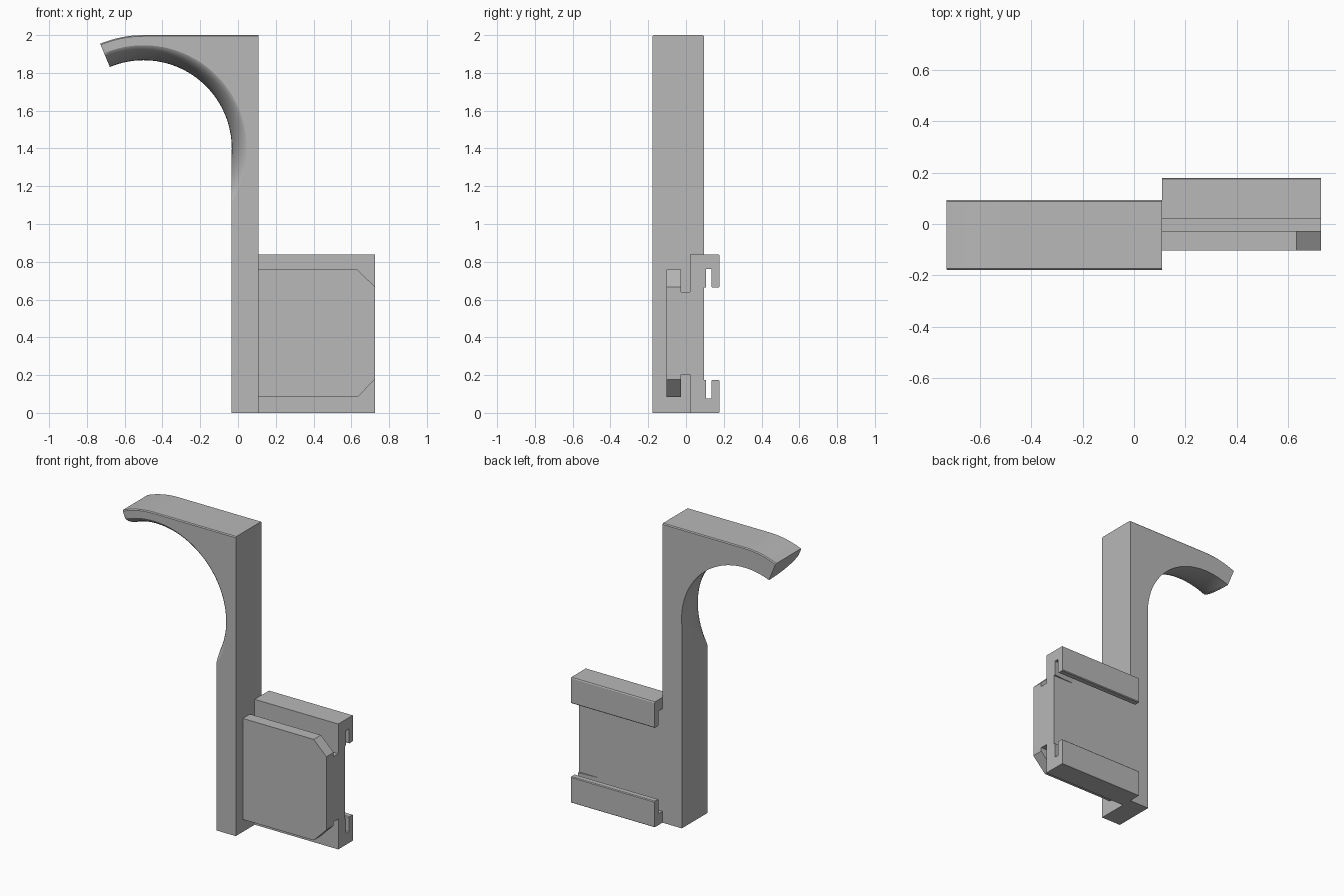
import bpy, bmesh
from math import sin, cos, pi, radians

if "Cube" in bpy.data.objects:
    bpy.data.objects.remove(bpy.data.objects["Cube"], do_unlink=True)

grey = bpy.data.materials.new("plain grey")
grey.use_nodes = True
COLOUR = (0.48, 0.48, 0.48, 1)
grey.diffuse_color = COLOUR
grey.node_tree.nodes["Principled BSDF"].inputs["Base Color"].default_value = COLOUR

# main dimensions
POST_L, POST_R = -0.035, 0.108
FRONT, BACK = -0.178, 0.094
END = 0.726
CX, CZ, R_IN, R_OUT = -0.5, 1.4, 0.467, 0.6


def finish(name, bm):
    bmesh.ops.recalc_face_normals(bm, faces=bm.faces)
    mesh = bpy.data.meshes.new(name)
    bm.to_mesh(mesh)
    bm.free()
    obj = bpy.data.objects.new(name, mesh)
    bpy.context.collection.objects.link(obj)
    mesh.materials.append(grey)
    return obj


def prism(points, place, start, end):
    """Extrude a 2D outline from start to end; place maps (a, b, depth) to 3D."""
    bm = bmesh.new()
    face = bm.faces.new([bm.verts.new(place(a, b, start)) for a, b in points])
    new = bmesh.ops.extrude_face_region(bm, geom=[face])["geom"]
    shift = [q - p for p, q in zip(place(0, 0, start), place(0, 0, end))]
    bmesh.ops.translate(bm, vec=shift, verts=[v for v in new if isinstance(v, bmesh.types.BMVert)])
    return bm


def along_x(a, b, d):
    return (d, a, b)


def along_y(a, b, d):
    return (a, d, b)


def polar(r, deg):
    return (CX + r * cos(radians(deg)), CZ + r * sin(radians(deg)))


# post and hook outline, with a fine chamfer along the top edges
outline = [(POST_L, 0), (POST_R, 0), (POST_R, 2)]
outline += [polar(R_OUT, 90 + 22.5 * i / 12) for i in range(13)]
outline += [polar(0.4, 112.5), (CX, 1.5), (POST_L, CZ)]
bm = prism(outline, along_y, FRONT, BACK)
rim = [e for e in bm.edges
       if all(v.co.z > 1.95 for v in e.verts)
       and abs(e.verts[0].co.y - e.verts[1].co.y) < 1e-5
       and abs(e.verts[0].co.x - e.verts[1].co.x) > 1e-4]
bmesh.ops.bevel(bm, geom=rim, offset=0.006, segments=1, affect='EDGES')
post = finish("post_and_hook", bm)

# flared round cutter: straight at the back, swelling towards the front
STEPS, SIDES = 20, 128
profile = [(R_IN, 0.25)]
for i in range(STEPS + 1):
    t = pi / 2 * i / STEPS
    profile.append((R_IN + 0.095 * (1 - cos(t)), BACK - 0.276 * sin(t)))
profile.append((profile[-1][0], -0.25))
bm = bmesh.new()
rings = []
for r, y in profile:
    rings.append([bm.verts.new((CX + r * cos(2 * pi * k / SIDES), y, CZ + r * sin(2 * pi * k / SIDES)))
                  for k in range(SIDES)])
for a, b in zip(rings, rings[1:]):
    for k in range(SIDES):
        n = (k + 1) % SIDES
        bm.faces.new((a[k], a[n], b[n], b[k]))
bm.faces.new(rings[0])
bm.faces.new(rings[-1])
cutter = finish("hook_cutter", bm)
cutter.hide_render = True

cut = post.modifiers.new("hollow", 'BOOLEAN')
cut.operation = 'DIFFERENCE'
cut.solver = 'EXACT'
cut.object = cutter
bpy.ops.object.select_all(action='DESELECT')
post.select_set(True)
bpy.context.view_layer.objects.active = post
bpy.ops.object.modifier_apply(modifier=cut.name)
bpy.data.objects.remove(cutter, do_unlink=True)
bpy.ops.object.shade_smooth_by_angle(angle=radians(25))

# rear plate with a hooked rail at the top and bottom
MID = 0.419
half = [(0.022, 0.419), (0.174, 0.419), (0.178, 0.413), (0.178, 0.25), (0.173, 0.245),
        (0.14, 0.245), (0.135, 0.25), (0.135, 0.343), (BACK, 0.343)]
rear = [(y, MID + h) for y, h in half] + [(y, MID - h) for y, h in reversed(half)]
finish("rear_rail_plate", prism(rear, along_x, POST_R, END))

# tapered catches inside the rail slots
for name, side in (("upper_catch", 1), ("lower_catch", -1)):
    bm = bmesh.new()
    ends = []
    for h in (0.245, 0.343):
        z = MID + side * h
        ends.append([bm.verts.new(p) for p in
                     ((END - 0.18, BACK - 0.002, z), (END, BACK - 0.002, z), (END, 0.106, z))])
    low, high = ends
    bm.faces.new(low)
    bm.faces.new(high)
    for i in range(3):
        j = (i + 1) % 3
        bm.faces.new((low[i], low[j], high[j], high[i]))
    finish(name, bm)

# narrow web between the plates
web = [(-0.03, 0.203), (0.024, 0.203), (0.024, 0.64), (-0.03, 0.64)]
finish("centre_web", prism(web, along_x, POST_R, END))

# front plate with clipped outer corners
plate = [(POST_R, 0.083), (0.632, 0.083), (END, 0.178), (END, 0.667), (0.632, 0.758), (POST_R, 0.758)]
finish("front_plate", prism(plate, along_y, -0.103, -0.027))
